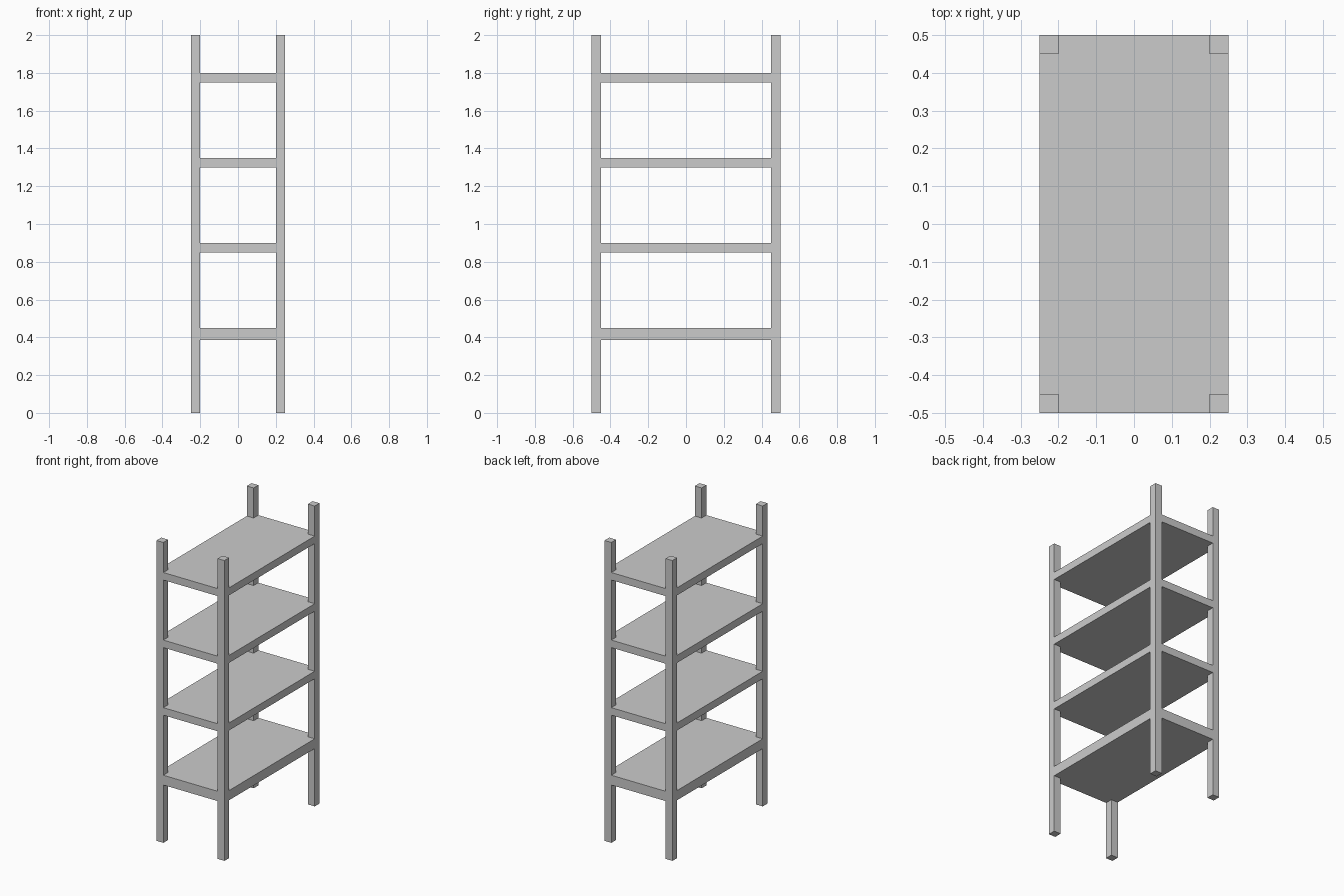
import bpy
import bmesh

cube = bpy.data.objects.get("Cube")
if cube:
    bpy.data.objects.remove(cube, do_unlink=True)

HALF_X, HALF_Y, HEIGHT = 0.25, 0.5, 2.0
POST = 0.05
GREY = (0.6, 0.6, 0.6, 1.0)

# Single plain grey finish
grey = bpy.data.materials.new("grey")
grey.use_nodes = True
grey.diffuse_color = GREY
grey.node_tree.nodes["Principled BSDF"].inputs["Base Color"].default_value = GREY


def prism(name, outline, bottom, top):
    """Extrude a flat outline upward from bottom to top."""
    bm = bmesh.new()
    face = bm.faces.new([bm.verts.new((x, y, bottom)) for x, y in outline])
    result = bmesh.ops.extrude_face_region(bm, geom=[face])
    raised = [v for v in result["geom"] if isinstance(v, bmesh.types.BMVert)]
    bmesh.ops.translate(bm, verts=raised, vec=(0, 0, top - bottom))
    bmesh.ops.recalc_face_normals(bm, faces=bm.faces)
    mesh = bpy.data.meshes.new(name)
    bm.to_mesh(mesh)
    bm.free()
    mesh.materials.append(grey)
    obj = bpy.data.objects.new(name, mesh)
    bpy.context.collection.objects.link(obj)
    return obj


# Four square corner posts
inner_x, inner_y = HALF_X - POST, HALF_Y - POST
for side, sx in (("left", 1), ("right", -1)):
    for end, sy in (("front", -1), ("back", 1)):
        outline = [(sx * inner_x, sy * inner_y), (sx * HALF_X, sy * inner_y),
                   (sx * HALF_X, sy * HALF_Y), (sx * inner_x, sy * HALF_Y)]
        prism(f"{end}_{side}_post", outline, 0, HEIGHT)

# Shelf boards, notched at the corners to sit flush around the posts
notched = []
for sx, sy in ((1, 1), (-1, 1), (-1, -1), (1, -1)):
    corner = [(sx * HALF_X, sy * inner_y), (sx * inner_x, sy * inner_y),
              (sx * inner_x, sy * HALF_Y)]
    notched += corner if sx * sy > 0 else corner[::-1]

# The lowest shelf is slightly thicker than the others
for level in range(1, 5):
    top = 0.45 * level
    thickness = 0.065 if level == 1 else 0.05
    prism(f"shelf_{level}", notched, top - thickness, top)
